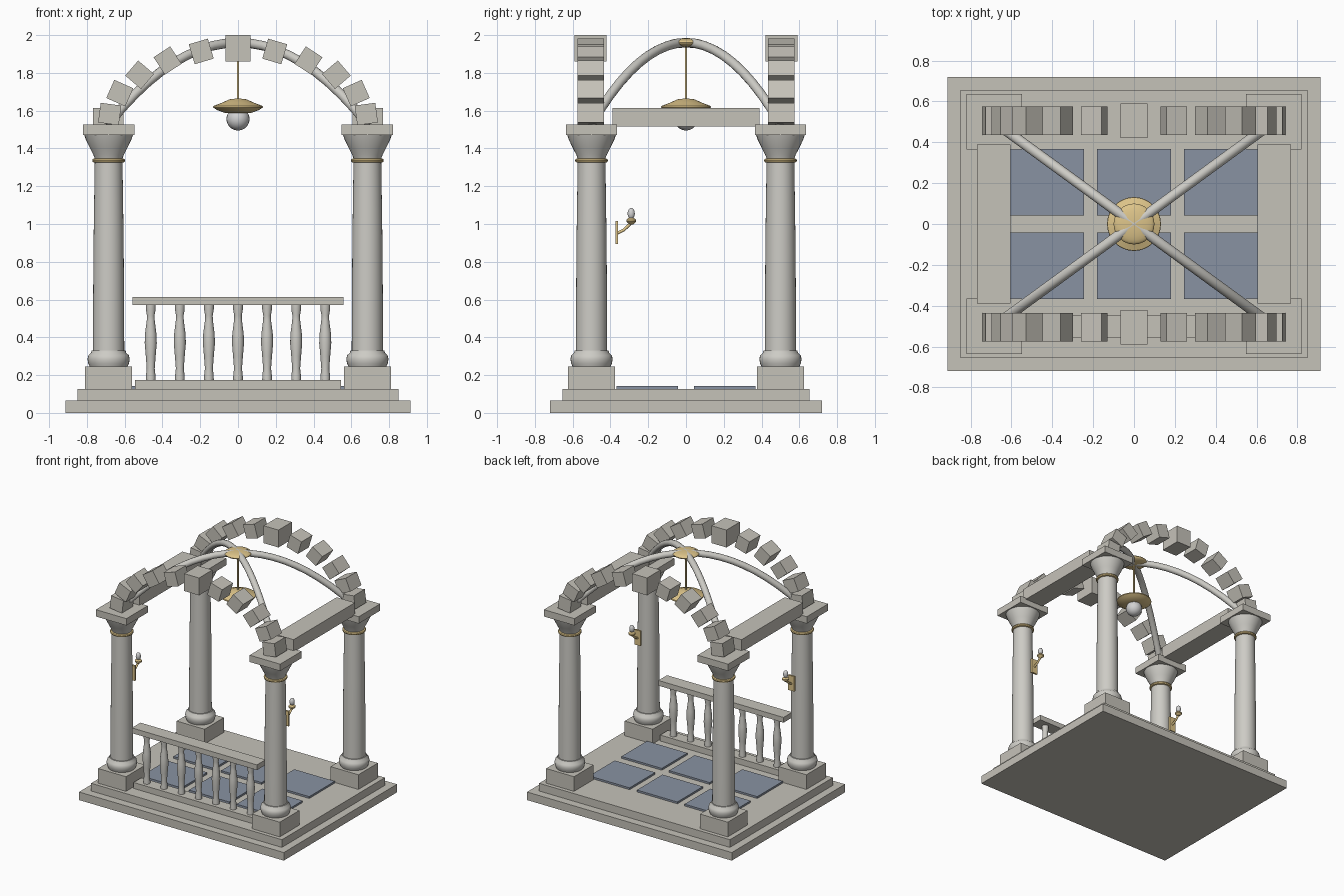
import bpy, bmesh
from math import sin, cos, pi, radians
from mathutils import Vector

if "Cube" in bpy.data.objects:
    bpy.data.objects.remove(bpy.data.objects["Cube"], do_unlink=True)


def material(name, rgb):
    m = bpy.data.materials.new(name)
    m.use_nodes = True
    m.diffuse_color = (*rgb, 1)
    m.node_tree.nodes["Principled BSDF"].inputs["Base Color"].default_value = (*rgb, 1)
    return m


STONE = material("warm stone", (0.56, 0.54, 0.485))
MARBLE = material("pale marble", (0.61, 0.60, 0.56))
SLATE = material("blue slate", (0.25, 0.29, 0.36))
GOLD = material("soft gold", (0.72, 0.55, 0.25))
GLASS = material("frosted glass", (0.64, 0.64, 0.64))


def finish(name, bm, mat, smooth=False):
    bmesh.ops.recalc_face_normals(bm, faces=bm.faces[:])
    mesh = bpy.data.meshes.new(name)
    bm.to_mesh(mesh)
    bm.free()
    mesh.materials.append(mat)
    ob = bpy.data.objects.new(name, mesh)
    bpy.context.collection.objects.link(ob)
    if smooth:
        bpy.ops.object.select_all(action="DESELECT")
        ob.select_set(True)
        bpy.context.view_layer.objects.active = ob
        bpy.ops.object.shade_smooth_by_angle(angle=radians(40))
    return ob


def box(name, centre, size, mat, turn=0):
    bm = bmesh.new()
    bmesh.ops.create_cube(bm, size=1)
    bmesh.ops.scale(bm, vec=size, verts=bm.verts)
    ob = finish(name, bm, mat)
    ob.location = centre
    ob.rotation_euler.y = turn
    return ob


def slab(name, x, y, z0, z1, mat):
    return box(name, (0, 0, (z0 + z1) / 2), (2 * x, 2 * y, z1 - z0), mat)


def lathe(name, profile, at, mat, sides=32):
    """Spin a list of (radius, height) points around a vertical axis, capping the ends."""
    bm = bmesh.new()
    rings = [[bm.verts.new((r * cos(2 * pi * i / sides), r * sin(2 * pi * i / sides), z))
              for i in range(sides)] for r, z in profile]
    for a, b in zip(rings, rings[1:]):
        for i in range(sides):
            j = (i + 1) % sides
            bm.faces.new((a[i], a[j], b[j], b[i]))
    bm.faces.new(rings[0])
    bm.faces.new(rings[-1])
    ob = finish(name, bm, mat, True)
    ob.location = at
    return ob


def ball(name, at, radii, mat):
    bm = bmesh.new()
    bmesh.ops.create_uvsphere(bm, u_segments=24, v_segments=14, radius=1)
    bmesh.ops.scale(bm, vec=radii, verts=bm.verts)
    ob = finish(name, bm, mat, True)
    ob.location = at
    return ob


def tube(name, points, radius, mat, sides=12):
    """Sweep a circle along a path lying in a vertical plane."""
    bm = bmesh.new()
    pts = [Vector(p) for p in points]
    rings = []
    for k, p in enumerate(pts):
        along = (pts[min(k + 1, len(pts) - 1)] - pts[max(k - 1, 0)]).normalized()
        side = along.cross(Vector((0, 0, 1))).normalized()
        up = side.cross(along)
        rings.append([bm.verts.new(p + radius * (side * cos(2 * pi * i / sides) + up * sin(2 * pi * i / sides)))
                      for i in range(sides)])
    for a, b in zip(rings, rings[1:]):
        for i in range(sides):
            j = (i + 1) % sides
            bm.faces.new((a[i], a[j], b[j], b[i]))
    bm.faces.new(rings[0])
    bm.faces.new(rings[-1])
    return finish(name, bm, mat, True)


CX, CY = 0.685, 0.5

# Stepped base and floor tiles
slab("lower_step", 0.912, 0.72, 0, 0.065, STONE)
slab("upper_step", 0.85, 0.655, 0.065, 0.127, STONE)
for x in (-0.425, 0, 0.425):
    for y in (-0.205, 0.205):
        box("floor_tile", (x, y, 0.133), (0.36, 0.325, 0.018), SLATE)

# Columns with plinth, rounded base, gold collar and flared capital
BASE = [(0.098, 0.24), (0.108, 0.262), (0.112, 0.285), (0.107, 0.305), (0.093, 0.318), (0.09, 0.33)]
SHAFT = [(0.083, 0.325), (0.082, 0.6), (0.079, 0.95), (0.073, 1.36)]
COLLAR = [(0.072, 1.324), (0.084, 1.328), (0.087, 1.336), (0.084, 1.344), (0.072, 1.348)]
CAPITAL = [(0.073, 1.345), (0.08, 1.365), (0.098, 1.4), (0.12, 1.445), (0.13, 1.475)]
for sx in (-1, 1):
    for sy in (-1, 1):
        x, y = sx * CX, sy * CY
        box("plinth", (x, y, 0.185), (0.248, 0.248, 0.12), STONE)
        lathe("column_base", BASE, (x, y, 0), MARBLE)
        lathe("column_shaft", SHAFT, (x, y, 0), MARBLE)
        lathe("column_collar", COLLAR, (x, y, 0), GOLD)
        lathe("capital", CAPITAL, (x, y, 0), MARBLE)
        box("abacus", (x, y, 1.498), (0.272, 0.272, 0.055), STONE)

        # Curved rib from the corner to the crown
        ts = [1 - k / 10 for k in range(11)]
        tube("vault_rib", [(x * t, y * t, 1.96 - 0.43 * t * t) for t in ts], 0.025, MARBLE)

    # Side beam
    box("side_beam", (sx * 0.687, 0, 1.565), (0.163, 0.78, 0.1), STONE)

    # Wall lamp on the inner face of the front column
    x = sx * CX
    box("sconce_plate", (x, -0.367, 0.955), (0.055, 0.015, 0.12), GOLD)
    tube("sconce_arm", [(x, -0.367, 0.95), (x, -0.33, 0.968), (x, -0.29, 1.005)], 0.008, GOLD)
    lathe("sconce_cup", [(0.01, 0.998), (0.026, 1.012), (0.026, 1.022), (0.014, 1.032)],
          (x, -0.29, 0), GOLD, 16)
    ball("sconce_bulb", (x, -0.29, 1.055), (0.019, 0.019, 0.03), GLASS)

# Arches of separate blocks with a larger keystone
for y in (-0.505, 0.505):
    for k in range(-5, 6):
        a = radians(16.5 * k)
        at = (CX * sin(a), y, 1.53 + 0.4 * cos(a))
        if k:
            box("arch_block", at, (0.105, 0.14, 0.11), STONE, a)
        else:
            box("keystone", at, (0.132, 0.17, 0.14), STONE)

# Front balustrade
box("bottom_rail", (0, -CY, 0.15), (1.09, 0.1, 0.05), STONE)
box("top_rail", (0, -CY, 0.592), (1.115, 0.11, 0.042), STONE)
BALUSTER = [(0.026, 0.17), (0.025, 0.2), (0.021, 0.235), (0.026, 0.3), (0.032, 0.37),
            (0.03, 0.42), (0.021, 0.49), (0.02, 0.515), (0.026, 0.55), (0.026, 0.575)]
for k in range(-3, 4):
    lathe("baluster", BALUSTER, (k * 0.154, -CY, 0), MARBLE, 16)

# Crown boss and hanging lamp
ball("crown_boss", (0, 0, 1.96), (0.1, 0.1, 0.024), GOLD)
lathe("lamp_rod", [(0.006, 1.64), (0.006, 1.95)], (0, 0, 0), GOLD, 12)
SHADE = [(0.07, 1.588), (0.11, 1.603), (0.132, 1.617), (0.13, 1.625), (0.085, 1.642), (0.045, 1.66), (0.01, 1.664)]
lathe("lamp_shade", SHADE, (0, 0, 0), GOLD)
ball("lamp_globe", (0, 0, 1.556), (0.061, 0.061, 0.061), GLASS)
